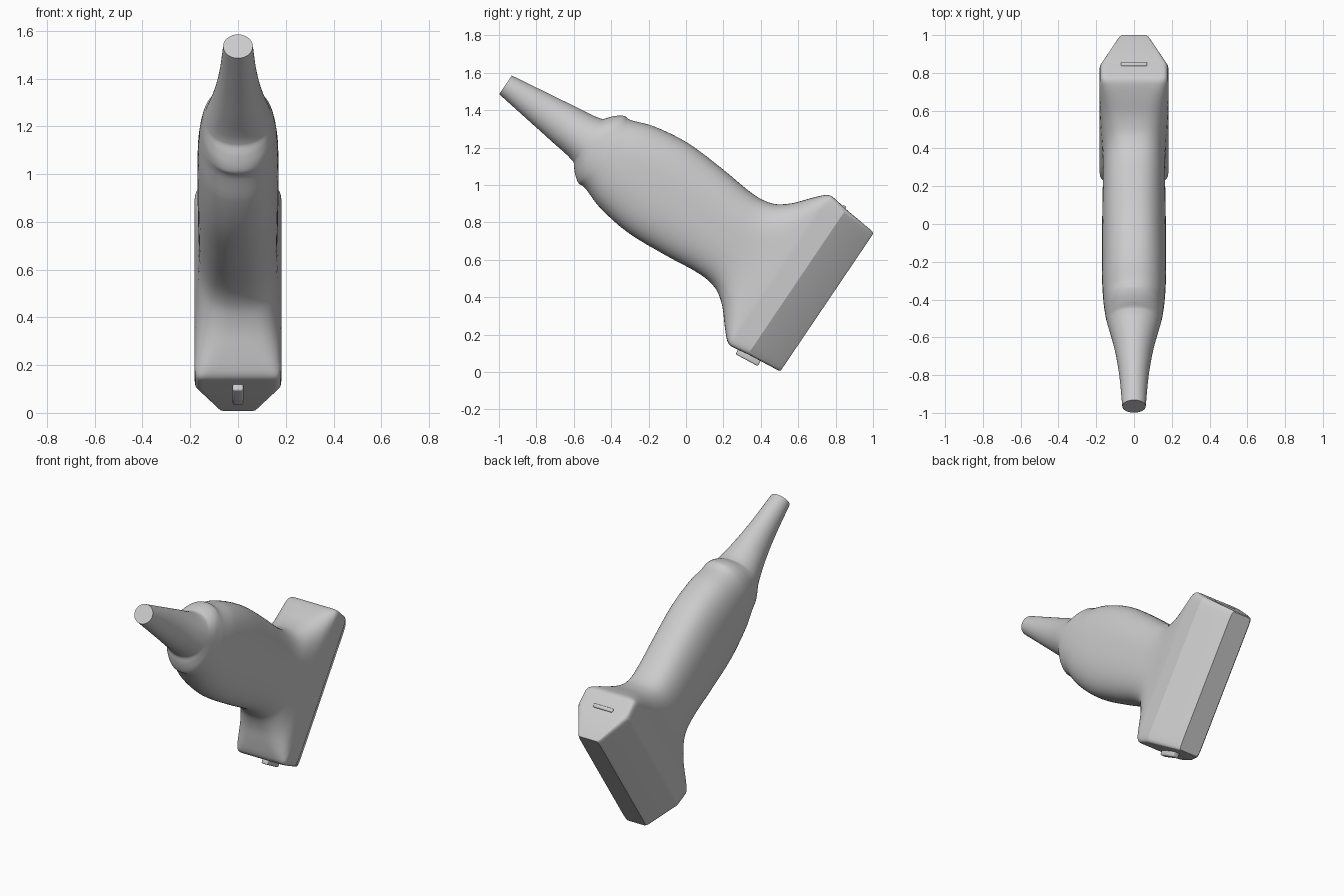
import bpy, bmesh, math
from mathutils import Matrix, Vector

default = bpy.data.objects.get("Cube")
if default:
    bpy.data.objects.remove(default)

grey = bpy.data.materials.new("light grey plastic")
grey.use_nodes = True
colour = (0.6, 0.6, 0.6, 1)
grey.diffuse_color = colour
grey.node_tree.nodes["Principled BSDF"].inputs["Base Color"].default_value = colour

# Local frame: x = width, y = height across the probe, z = along the axis from the tip
cos_t, sin_t = 0.829, 0.56
TILT = Matrix(((1, 0, 0, 0),
               (0, sin_t, cos_t, -0.965),
               (0, cos_t, -sin_t, 1.535),
               (0, 0, 0, 1)))

# Stations: distance along axis, half height, half width, squareness of section
SMOOTH = [
    (0.0, .06, .062, 2), (.2, .088, .078, 2), (.37, .112, .103, 2),
    (.53, .138, .14, 2.1), (.56, .172, .146, 2.1), (.59, .2, .151, 2.2),
    (.62, .218, .155, 2.2), (.645, .217, .158, 2.3), (.67, .222, .161, 2.3),
    (.78, .26, .168, 2.4), (.98, .288, .17, 2.5), (1.22, .276, .168, 2.5),
    (1.43, .257, .165, 2.6), (1.54, .274, .165, 2.8), (1.62, .33, .169, 3.5),
    (1.69, .41, .176, 5), (1.74, .464, .181, 9), (1.765, .48, .183, 14),
    (1.79, .482, .183, 18), (1.88, .468, .183, 18)]
CHAMFER = [(2.06, .449, .084, 18), (2.074, .442, .072, 18)]


def curve_through(rows, steps):
    """Smooth interpolation of the stations, never bulging past their ends."""
    out = []
    for i in range(len(rows) - 1):
        a, b, c, d = (rows[max(0, min(len(rows) - 1, i + k))] for k in (-1, 0, 1, 2))
        for s in range(steps):
            t = s / steps
            row = []
            for p, q, r, w, pu, qu, ru, wu in zip(
                    a, b, c, d, *([x[0]] * 4 for x in (a, b, c, d))):
                span = ru - qu
                m0 = (r - p) / (ru - pu) * span
                m1 = (w - q) / (wu - qu) * span
                row.append((2*t**3 - 3*t**2 + 1) * q + (t**3 - 2*t**2 + t) * m0
                           + (3*t**2 - 2*t**3) * r + (t**3 - t**2) * m1)
            out.append(row)
    return out + [rows[-1]]


def finish(name, bm, angle):
    bmesh.ops.recalc_face_normals(bm, faces=bm.faces)
    bm.transform(TILT)
    if TILT.determinant() < 0:
        bmesh.ops.recalc_face_normals(bm, faces=bm.faces)
    mesh = bpy.data.meshes.new(name)
    bm.to_mesh(mesh)
    bm.free()
    mesh.materials.append(grey)
    obj = bpy.data.objects.new(name, mesh)
    bpy.context.collection.objects.link(obj)
    bpy.ops.object.select_all(action='DESELECT')
    obj.select_set(True)
    bpy.context.view_layer.objects.active = obj
    bpy.ops.object.shade_smooth_by_angle(angle=math.radians(angle))
    return obj


def power(value, n):
    return math.copysign(abs(value) ** (2 / n), value)


# Body: tapered neck, swollen grip and flared head in one loft
bm = bmesh.new()
SIDES = 72
rings = []
for u, high, wide, n in curve_through(SMOOTH, 4) + CHAMFER:
    ring = []
    for k in range(SIDES):
        a = math.tau * (k + 0.5) / SIDES
        ring.append(bm.verts.new((wide * power(math.cos(a), n),
                                  high * power(math.sin(a), n), u)))
    rings.append(ring)
for low, top in zip(rings, rings[1:]):
    for k in range(SIDES):
        j = (k + 1) % SIDES
        bm.faces.new((low[k], low[j], top[j], top[k]))
bm.faces.new(rings[0])
bm.faces.new(rings[-1])
finish("probe_body", bm, 24)


# Raised marks on the two ends of the head
def end_mark(name, centre, size, slope, rounding):
    bm = bmesh.new()
    bmesh.ops.create_cube(bm, size=1)
    bm.transform(Matrix.Translation(Vector(centre))
                 @ Matrix.Rotation(slope, 4, 'X') @ Matrix.Diagonal((*size, 1)))
    bmesh.ops.bevel(bm, geom=bm.edges[:], offset=rounding, segments=3,
                    profile=0.5, affect='EDGES')
    finish(name, bm, 40)


end_mark("orientation_ridge", (0, -.478, 1.89), (.044, .04, .135), -.1, .008)
end_mark("end_grip_line", (0, .467, 1.865), (.14, .024, .024), .1, .008)
